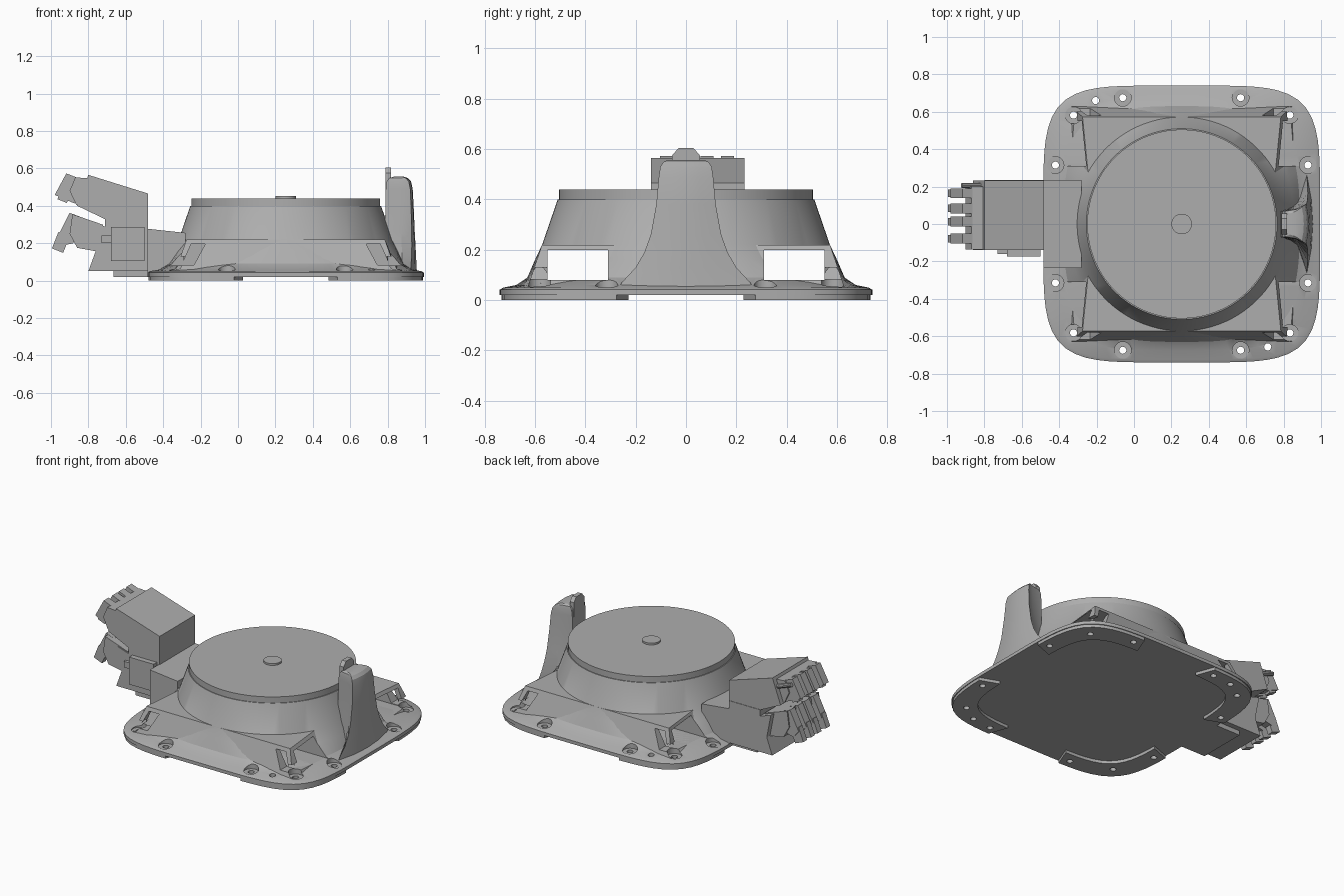
import bpy, bmesh, math
from mathutils import Vector

if "Cube" in bpy.data.objects:
    bpy.data.objects.remove(bpy.data.objects["Cube"], do_unlink=True)

CX = 0.255          # centre of the round housing
parts = []

grey = bpy.data.materials.new("cast grey")
grey.use_nodes = True
colour = (0.42, 0.42, 0.42, 1)
grey.diffuse_color = colour
next(n for n in grey.node_tree.nodes if n.type == 'BSDF_PRINCIPLED').inputs["Base Color"].default_value = colour


def finish(name, bm, cutter=False):
    bmesh.ops.recalc_face_normals(bm, faces=bm.faces)
    mesh = bpy.data.meshes.new(name)
    bm.to_mesh(mesh)
    bm.free()
    ob = bpy.data.objects.new(name, mesh)
    bpy.context.collection.objects.link(ob)
    if cutter:
        ob.hide_render = True
    else:
        parts.append(ob)
    return ob


def loft(bm, rings):
    """Skin a stack of equal-length rings and cap both ends."""
    rows = [[bm.verts.new(p) for p in ring] for ring in rings]
    n = len(rows[0])
    for a, b in zip(rows, rows[1:]):
        for i in range(n):
            j = (i + 1) % n
            bm.faces.new((a[i], a[j], b[j], b[i]))
    bm.faces.new(rows[0][::-1])
    bm.faces.new(rows[-1])


def solid(name, rings, cutter=False):
    bm = bmesh.new()
    loft(bm, rings)
    return finish(name, bm, cutter)


def prism_y(name, profile, y0, y1, cutter=False):
    """Extrude an x-z profile along y."""
    return solid(name, [[(x, y, z) for x, z in profile] for y in (y0, y1)], cutter)


def box(name, x0, x1, y0, y1, z0, z1, cutter=False):
    return prism_y(name, [(x0, z0), (x1, z0), (x1, z1), (x0, z1)], y0, y1, cutter)


def squircle(half, power, z, steps=96):
    ring = []
    for i in range(steps):
        a = math.tau * (i + 0.5) / steps
        c, s = math.cos(a), math.sin(a)
        r = half / (abs(c) ** power + abs(s) ** power) ** (1 / power)
        ring.append((CX + r * c, r * s, z))
    return ring


def cut(ob, cutter):
    mod = ob.modifiers.new("cut", 'BOOLEAN')
    mod.operation = 'DIFFERENCE'
    mod.solver = 'EXACT'
    mod.object = cutter
    bpy.context.view_layer.update()
    dg = bpy.context.evaluated_depsgraph_get()
    mesh = bpy.data.meshes.new_from_object(ob.evaluated_get(dg))
    ob.modifiers.clear()
    ob.data = mesh


# Housing: rounded-square flange flowing into a cone
housing = solid("housing", [squircle(h, p, z) for z, h, p in (
    (0.02, 0.74, 5), (0.042, 0.74, 5), (0.05, 0.725, 5), (0.06, 0.675, 4.2),
    (0.09, 0.63, 3.2), (0.16, 0.6, 2.4), (0.22, 0.572, 2), (0.4, 0.51, 2))])
solid("top_plate", [squircle(0.505, 2, z) for z in (0.395, 0.44)])
solid("centre_cap", [squircle(0.055, 2, z, 32) for z in (0.435, 0.452)])

# Corner feet under the flange
feet = []
for sx in (-1, 1):
    for sy in (-1, 1):
        outer = [p for p in squircle(0.735, 5, 0)
                 if (p[0] - CX) * sx > 0.25 and p[1] * sy > 0.25]
        outer.sort(key=lambda p: math.atan2(p[1] * sy, (p[0] - CX) * sx))
        inner = [(CX + (p[0] - CX) * 0.83, p[1] * 0.83, 0) for p in reversed(outer)]
        outline = outer + inner
        feet.append(solid("corner_foot", [[(x, y, z) for x, y, _ in outline]
                                          for z in (0, 0.021)]))

# Side tunnels with an open window near each end
tunnels = []
for sy in (-1, 1):
    def frame(z, xo, yo, xi):
        return [(CX - xi, 0.27 * sy, z), (CX + xi, 0.27 * sy, z),
                (CX + xo, yo * sy, z), (CX - xo, yo * sy, z)]
    tunnel = solid("side_tunnel", [frame(0.05, 0.59, 0.63, 0.62), frame(0.22, 0.53, 0.572, 0.5)])
    bore = box("tunnel_cutter", -0.8, 1.3, 0.31 * sy, 0.55 * sy, 0.08, 0.2, True)
    tunnels.append(tunnel)
    cutters = [bore]
    for sx in (-1, 1):
        window = [(CX + sx * x, z) for x, z in
                  ((0.43, 0.196), (0.49, 0.084), (0.555, 0.084), (0.505, 0.196))]
        cutters.append(prism_y("window_cutter", window, 0.5 * sy, 0.72 * sy, True))
    for c in cutters:
        cut(tunnel, c)
        cut(housing, c)
        bpy.data.objects.remove(c, do_unlink=True)

# Bolt holes with spot-faced seats
spots = [(CX + sx * x, sy * y, 0.045) for sx in (-1, 1) for sy in (-1, 1)
         for x, y in ((0.315, 0.675), (0.578, 0.582), (0.675, 0.315))]
spots += [(-0.205, 0.66, 0.019), (0.715, -0.657, 0.019)]
bm = bmesh.new()
for x, y, seat in spots:
    loft(bm, [[(x + r * math.cos(math.tau * i / 20), y + r * math.sin(math.tau * i / 20), z)
               for i in range(20)]
              for z, r in ((-0.05, 0.019), (0.047, 0.019), (0.0475, seat), (0.13, seat))])
bolts = finish("bolt_cutter", bm, True)
for ob in [housing] + feet + tunnels:
    cut(ob, bolts)
bpy.data.objects.remove(bolts, do_unlink=True)

# Upright fin with flared foot
rings = []
for z, w, xi, xo in ((0.04, 0.275, 0.78, 0.957), (0.07, 0.255, 0.78, 0.955),
                     (0.13, 0.2, 0.785, 0.952), (0.19, 0.165, 0.785, 0.949),
                     (0.26, 0.14, 0.785, 0.945), (0.38, 0.118, 0.788, 0.94),
                     (0.49, 0.108, 0.79, 0.934), (0.53, 0.102, 0.795, 0.925),
                     (0.548, 0.09, 0.808, 0.908), (0.556, 0.075, 0.835, 0.885)):
    half = [(xi, min(0.07, w * 0.75)), (xi + 0.55 * (xo - xi), min(0.05 + 0.3 * w, w * 0.9)),
            (xo - 0.12 * w, w), (xo - 0.03 * w, w * 0.5)]
    rings.append([(x, y, z) for x, y in half] + [(xo, 0, z)]
                 + [(x, -y, z) for x, y in reversed(half)])
solid("fin", rings)
tab = [(-0.055, 0.48), (0.055, 0.48), (0.055, 0.575), (0.03, 0.604), (-0.03, 0.604), (-0.055, 0.575)]
solid("fin_tab", [[(x, y, z) for y, z in tab] for x in (0.788, 0.818)])

# Connector arm and its blocks
prism_y("arm", [(-0.485, 0.02), (-0.485, 0.277), (-0.28, 0.255), (-0.28, 0.03)], -0.235, 0.235)
prism_y("lower_block", [(-0.48, 0.05), (-0.8, 0.05), (-0.76, 0.16), (-0.79, 0.315),
                        (-0.71, 0.288), (-0.71, 0.33), (-0.48, 0.33)], -0.14, 0.235)
prism_y("upper_block", [(-0.48, 0.328), (-0.71, 0.328), (-0.86, 0.4), (-0.8, 0.565),
                        (-0.48, 0.465)], -0.14, 0.232)
box("side_cover", -0.68, -0.5, -0.175, -0.13, 0.105, 0.287)
box("block_foot", -0.665, -0.48, -0.13, 0.2, 0.02, 0.055)
box("side_clip", -0.73, -0.68, -0.16, -0.13, 0.2, 0.24)
prism_y("lower_socket", [(-0.75, 0.155), (-0.86, 0.175), (-0.9, 0.25), (-0.885, 0.355),
                         (-0.72, 0.298)], -0.135, 0.2)
prism_y("upper_socket", [(-0.8, 0.42), (-0.865, 0.405), (-0.9, 0.48), (-0.87, 0.552),
                         (-0.78, 0.545)], -0.135, 0.2)

# Rows of cable plugs
for y in (0.165, 0.083, 0.013, -0.078):
    prism_y("lower_plug", [(-0.88, 0.2), (-0.925, 0.19), (-0.965, 0.235), (-0.9, 0.362),
                           (-0.84, 0.34)], y - 0.026, y + 0.026)
    prism_y("lower_plug_tip", [(-0.9, 0.235), (-0.935, 0.148), (-0.995, 0.172),
                               (-0.96, 0.26)], y - 0.02, y + 0.02)
    prism_y("upper_plug", [(-0.874, 0.412), (-0.98, 0.458), (-0.918, 0.573),
                           (-0.82, 0.535)], y - 0.026, y + 0.026)
    prism_y("upper_plug_tip", [(-0.9, 0.45), (-0.915, 0.415), (-0.965, 0.435),
                               (-0.95, 0.48)], y - 0.02, y + 0.02)

# Thin guide rod beside the plugs
rod_axis = Vector((-0.94, 0, 0.34))
rod_up = Vector((0.34, 0, 0.94))
start = Vector((-0.78, 0.205, 0.49))
solid("guide_rod", [[start + rod_axis * d + 0.014 * (
    rod_up * math.cos(math.tau * i / 10) + Vector((0, 1, 0)) * math.sin(math.tau * i / 10))
    for i in range(10)] for d in (0, 0.15)])

# Colour and shading
for ob in parts:
    ob.data.materials.clear()
    ob.data.materials.append(grey)
    for face in ob.data.polygons:
        face.material_index = 0
    ob.data.shade_smooth()
    ob.data.set_sharp_from_angle(angle=math.radians(25))
